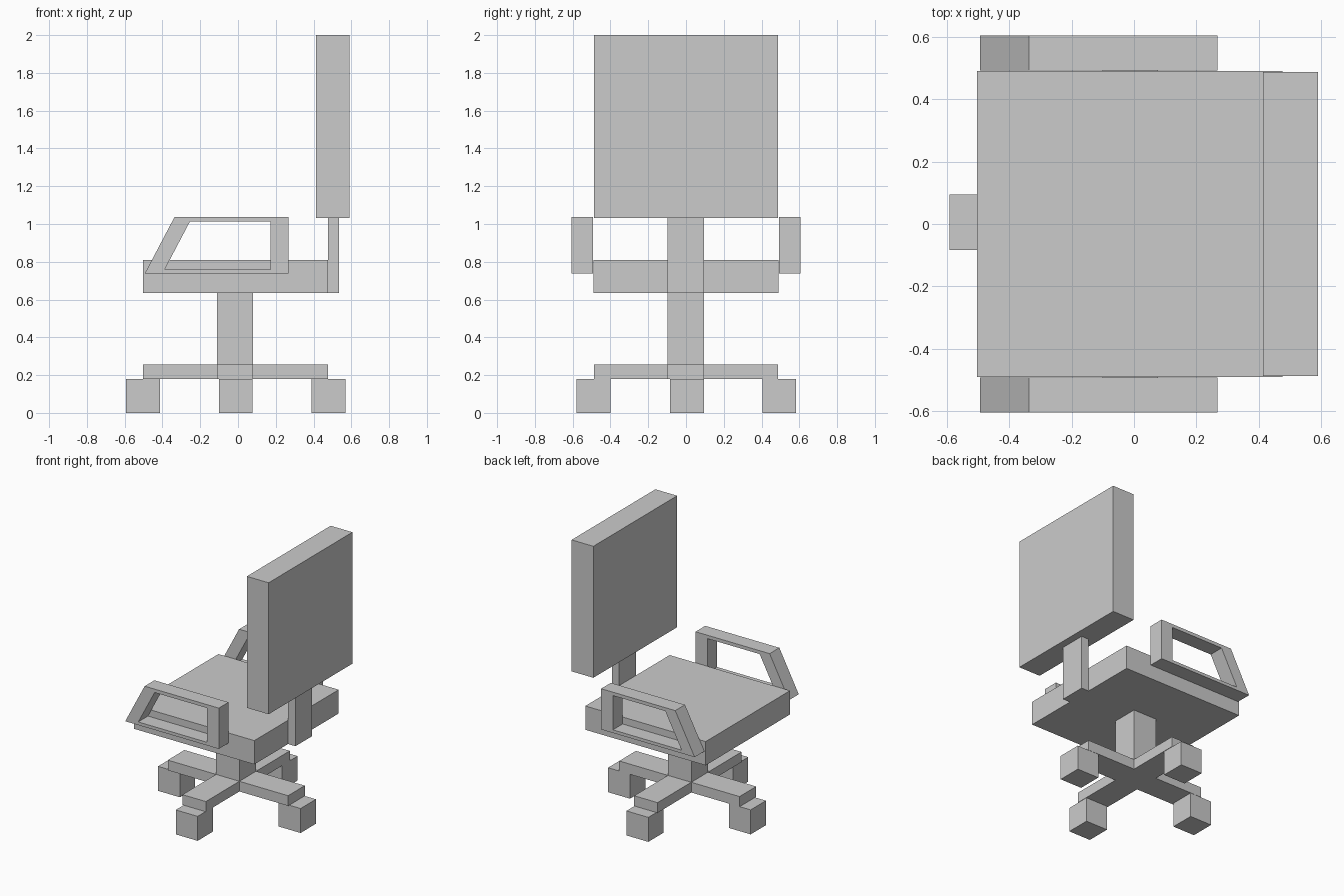
import bpy, bmesh

if "Cube" in bpy.data.objects:
    bpy.data.objects.remove(bpy.data.objects["Cube"])


def finish(name, bm):
    bmesh.ops.recalc_face_normals(bm, faces=bm.faces)
    mesh = bpy.data.meshes.new(name)
    bm.to_mesh(mesh)
    bm.free()
    obj = bpy.data.objects.new(name, mesh)
    bpy.context.collection.objects.link(obj)
    return obj


def extrude(bm, offset):
    ret = bmesh.ops.extrude_face_region(bm, geom=bm.faces[:], use_keep_orig=True)
    verts = [g for g in ret["geom"] if isinstance(g, bmesh.types.BMVert)]
    bmesh.ops.translate(bm, verts=verts, vec=offset)


def prism(name, outline, z0, z1):
    bm = bmesh.new()
    bm.faces.new([bm.verts.new((x, y, z0)) for x, y in outline])
    extrude(bm, (0, 0, z1 - z0))
    return finish(name, bm)


def box(name, x0, x1, y0, y1, z0, z1):
    return prism(name, [(x0, y0), (x1, y0), (x1, y1), (x0, y1)], z0, z1)


def frame(name, outer, inner, y0, y1):
    # closed loop frame in the xz plane, given thickness along y
    bm = bmesh.new()
    o = [bm.verts.new((x, y0, z)) for x, z in outer]
    i = [bm.verts.new((x, y0, z)) for x, z in inner]
    n = len(o)
    for k in range(n):
        j = (k + 1) % n
        bm.faces.new((o[k], o[j], i[j], i[k]))
    extrude(bm, (0, y1 - y0, 0))
    return finish(name, bm)


# Seat, backrest and the post joining them
box("seat", -0.503, 0.476, -0.49, 0.49, 0.635, 0.81)
box("back_post", 0.476, 0.536, -0.098, 0.096, 0.635, 1.033)
box("backrest", 0.413, 0.59, -0.487, 0.487, 1.033, 2.0)

# Armrest loops on both sides
outer = [(-0.494, 0.737), (-0.336, 1.037), (0.267, 1.037), (0.267, 0.737)]
inner = [(-0.388, 0.76), (-0.255, 1.012), (0.171, 1.012), (0.171, 0.76)]
for side, s in (("left", -1), ("right", 1)):
    frame(f"armrest_{side}", outer, inner, s * 0.492, s * 0.605)

# Central column and cross-shaped base
x0, x1, y0, y1 = -0.11, 0.08, -0.098, 0.096
X0, X1, Y0, Y1 = -0.503, 0.476, -0.488, 0.488
box("column", x0, x1, y0, y1, 0.255, 0.635)
prism("base_cross", [(X0, y0), (x0, y0), (x0, Y0), (x1, Y0), (x1, y0), (X1, y0),
                     (X1, y1), (x1, y1), (x1, Y1), (x0, Y1), (x0, y1), (X0, y1)],
      0.18, 0.255)

# Block casters under the arm tips
r = 0.089
for k, (cx, cy) in enumerate([(-0.503, 0.005), (0.479, 0.005), (-0.012, -0.49), (-0.012, 0.493)]):
    box(f"caster_{k + 1}", cx - r, cx + r, cy - r, cy + r, 0.0, 0.18)
